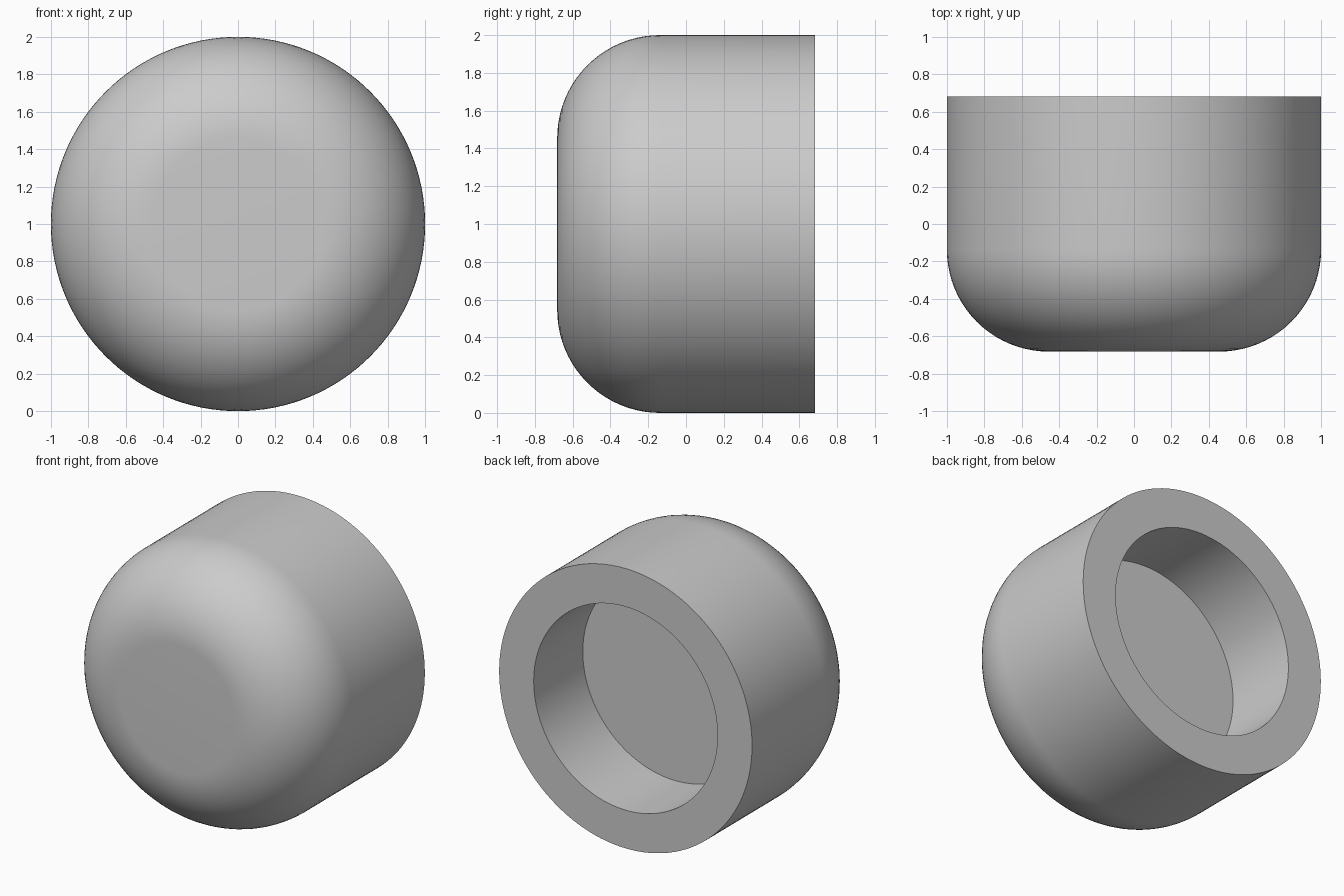
import bpy, bmesh
from math import sin, cos, pi, radians
from mathutils import Matrix, Vector

cube = bpy.data.objects.get("Cube")
if cube:
    bpy.data.objects.remove(cube, do_unlink=True)

HALF_DEPTH, RADIUS, FILLET = 0.682, 1.0, 0.545
BORE_RADIUS, BORE_DEPTH = 0.727, 0.555
SEGMENTS, FILLET_STEPS = 128, 20

grey = bpy.data.materials.new("plain grey")
grey.use_nodes = True
colour = (0.6, 0.6, 0.6, 1)
grey.diffuse_color = colour
grey.node_tree.nodes["Principled BSDF"].inputs["Base Color"].default_value = colour

# Profile as (radius, y): rounded front, straight wall, back rim, blind bore
profile = []
for i in range(FILLET_STEPS + 1):
    a = i / FILLET_STEPS * pi / 2
    profile.append((RADIUS - FILLET + FILLET * sin(a),
                    -HALF_DEPTH + FILLET - FILLET * cos(a)))
profile += [(RADIUS, HALF_DEPTH), (BORE_RADIUS, HALF_DEPTH),
            (BORE_RADIUS, HALF_DEPTH - BORE_DEPTH)]

# Revolve the profile around the front-to-back axis
bm = bmesh.new()
rings = [[bm.verts.new((r * cos(2 * pi * k / SEGMENTS), y,
                        1 + r * sin(2 * pi * k / SEGMENTS)))
          for k in range(SEGMENTS)] for r, y in profile]
for a, b in zip(rings, rings[1:]):
    for k in range(SEGMENTS):
        n = (k + 1) % SEGMENTS
        bm.faces.new((a[k], a[n], b[n], b[k]))

# Flat front and bore floor
bm.faces.new(rings[0])
bm.faces.new(rings[-1])
bmesh.ops.recalc_face_normals(bm, faces=bm.faces)

mesh = bpy.data.meshes.new("rounded_cap")
bm.to_mesh(mesh)
bm.free()
mesh.materials.append(grey)
cap = bpy.data.objects.new("rounded_cap", mesh)
bpy.context.collection.objects.link(cap)

# Smooth curves with crisp rim and bore edges
bpy.ops.object.select_all(action="DESELECT")
cap.select_set(True)
bpy.context.view_layer.objects.active = cap
bpy.ops.object.shade_smooth_by_angle(angle=radians(30))
